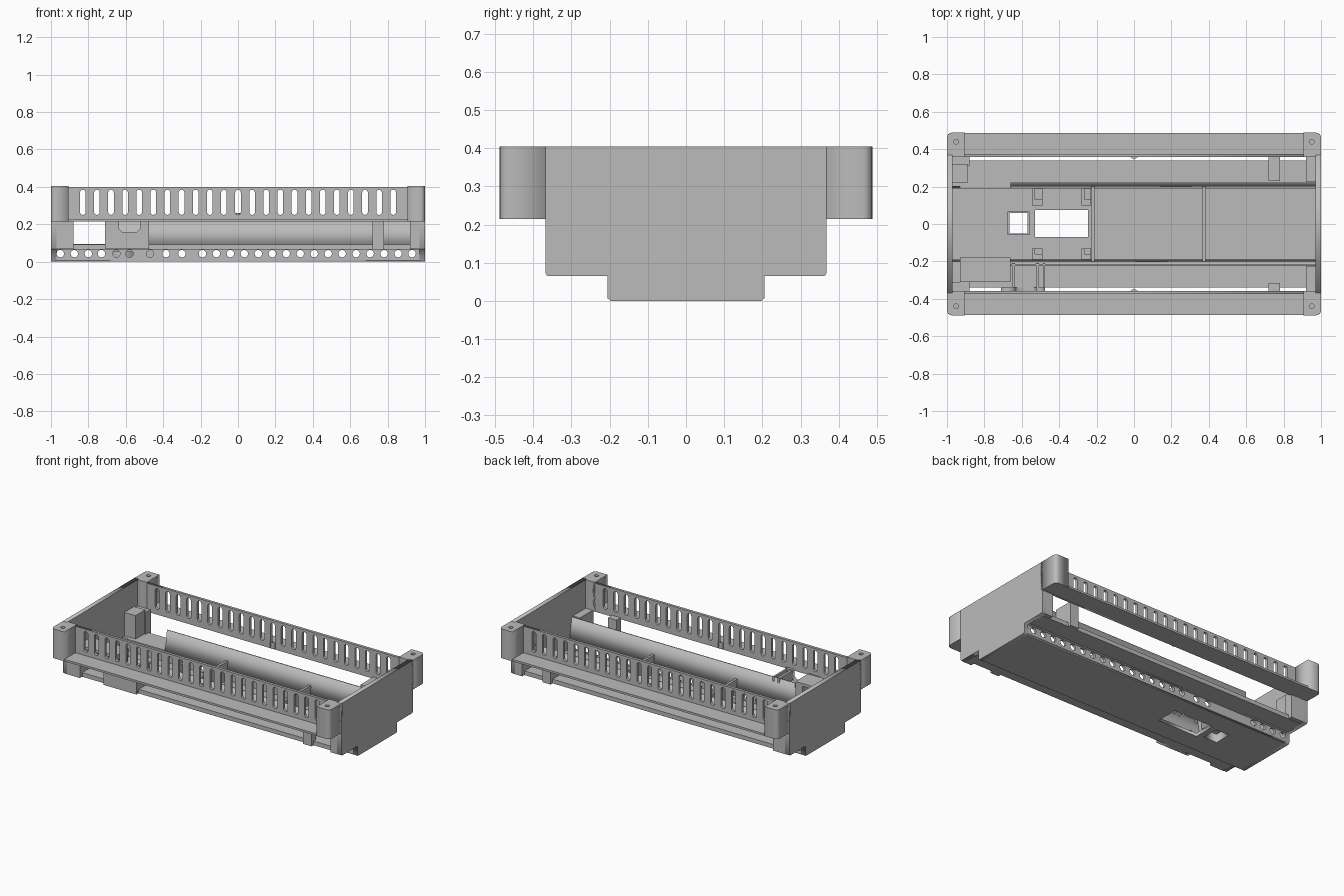
import bpy, math
from mathutils import Matrix

if "Cube" in bpy.data.objects:
    bpy.data.objects.remove(bpy.data.objects["Cube"])

grey = bpy.data.materials.new("plain_grey")
grey.diffuse_color = (0.5, 0.5, 0.5, 1)
grey.use_nodes = True
grey.node_tree.nodes["Principled BSDF"].inputs["Base Color"].default_value = grey.diffuse_color

# Local (u, v, w) axes of a panel mapped to the world
XY = Matrix.Identity(3)                                # w runs along z
XZ = Matrix(((1, 0, 0), (0, 0, -1), (0, 1, 0)))        # w runs along -y
YZ = Matrix(((0, 0, 1), (1, 0, 0), (0, 1, 0)))         # w runs along x


def panel(name, axes, centre, thick, outline, holes=()):
    """Flat plate cut from an outline with optional holes."""
    cu = bpy.data.curves.new(name, 'CURVE')
    cu.dimensions, cu.fill_mode, cu.extrude = '2D', 'BOTH', thick / 2
    for loop in (outline, *holes):
        s = cu.splines.new('POLY')
        s.points.add(len(loop) - 1)
        for p, (u, v) in zip(s.points, loop):
            p.co = (u, v, 0, 1)
        s.use_cyclic_u = True
    ob = bpy.data.objects.new(name, cu)
    bpy.context.collection.objects.link(ob)
    ob.matrix_world = Matrix.Translation(centre) @ axes.to_4x4()
    cu.materials.append(grey)
    bpy.ops.object.select_all(action='DESELECT')
    ob.select_set(True)
    bpy.context.view_layer.objects.active = ob
    bpy.ops.object.convert(target='MESH')
    return bpy.context.object


def box(name, x0, x1, y0, y1, z0, z1):
    y0, y1 = sorted((y0, y1))
    x0, x1 = sorted((x0, x1))
    bpy.ops.mesh.primitive_cube_add(size=1, location=((x0 + x1) / 2, (y0 + y1) / 2, (z0 + z1) / 2))
    ob = bpy.context.object
    ob.name = name
    ob.scale = (x1 - x0, y1 - y0, z1 - z0)
    ob.data.materials.append(grey)
    return ob


def rect(u0, u1, v0, v1):
    return [(u0, v0), (u1, v0), (u1, v1), (u0, v1)]


def slot(u, v0, v1, r, n=6):
    """Rounded slot; a circle when v0 == v1."""
    top = [(u + r * math.cos(math.pi * i / n), v1 + r * math.sin(math.pi * i / n)) for i in range(n + 1)]
    low = [(u - r * math.cos(math.pi * i / n), v0 - r * math.sin(math.pi * i / n)) for i in range(n + 1)]
    return top + low if v1 > v0 else top[:-1] + low[:-1]


# Stepped end plates
c = 0.008
half = [(0.205 - c, 0), (0.205, c), (0.205, 0.065), (0.368 - c, 0.065), (0.368, 0.065 + c), (0.368, 0.405)]
end = half + [(-y, z) for y, z in reversed(half)]
for s in (-1, 1):
    panel("end_plate", YZ, (s * 0.985, 0, 0), 0.03, end)

# Corner posts with rounded outer edge and screw hole
for sx in (-1, 1):
    for sy in (-1, 1):
        arc = [(0.975 + 0.025 * math.cos(a), 0.463 + 0.025 * math.sin(a))
               for a in (math.radians(15 * i) for i in range(7))]
        shape = [(0.905, 0.357), (1, 0.357)] + arc + [(0.905, 0.488)]
        shape = [(sx * x, sy * y) for x, y in shape]
        panel("corner_post", XY, (0, 0, 0.2675), 0.105, shape)
        panel("corner_post_top", XY, (0, 0, 0.3625), 0.085, shape,
              [slot(sx * 0.95, sy * 0.44, sy * 0.44, 0.013)])

# Floor with the two openings
panel("floor", XY, (0, 0, 0.01), 0.02, rect(-0.975, 0.975, -0.197, 0.197),
      [rect(-0.53, -0.245, -0.07, 0.075), rect(-0.665, -0.57, -0.05, 0.06)])
panel("small_opening_frame", XY, (0, 0, 0.035), 0.04, rect(-0.675, -0.56, -0.06, 0.067),
      [rect(-0.665, -0.57, -0.05, 0.06)])

# Long sides
right_holes = [-0.19 + 0.0747 * i for i in range(16)]
left_holes = {-1: [-0.95, -0.875, -0.8, -0.73, -0.65, -0.58, -0.47, -0.385, -0.3],
              1: [-0.95, -0.875, -0.8, -0.73, -0.385, -0.3]}
for s in (-1, 1):
    # Slotted upper wall and outer shelf
    panel("slotted_wall", XZ, (0, s * 0.366, 0), 0.018, rect(-0.975, 0.975, 0.215, 0.4),
          [slot(-0.83 + 1.66 * i / 22, 0.265, 0.37, 0.015) for i in range(23)])
    box("upper_shelf", -0.91, 0.91, s * 0.358, s * 0.487, 0.215, 0.228)
    panel("wall_nub", XY, (0, 0, 0.24), 0.04, [(-0.02, s * 0.358), (0.02, s * 0.358), (0, s * 0.345)])
    # Lower wall with round holes
    panel("lower_wall", XZ, (0, s * 0.197, 0), 0.016, rect(-0.975, 0.975, 0.006, 0.07),
          [slot(x, 0.043, 0.043, 0.02) for x in left_holes[s] + right_holes])
    # Sloped inner wall, low at the left end
    for x0, x1, top in ((-0.66, 0.975, 0.215), (-0.975, -0.66, 0.09)):
        panel("inner_wall", YZ, ((x0 + x1) / 2, 0, 0), x1 - x0,
              [(s * 0.189, 0.065), (s * 0.222, 0.065), (s * 0.222, top), (s * 0.214, top)])
    # Middle ledge, pillar and end blocks
    box("middle_ledge", -0.975, 0.975, s * 0.2, s * 0.34, 0.065, 0.092)
    box("pillar", 0.72, 0.78, s * (0.315 if s < 0 else 0.23), s * 0.36, 0.065, 0.225)
    box("right_end_block", 0.92, 0.985, s * 0.225, s * 0.366, 0.067, 0.22)
    box("left_end_block", -0.985, -0.88, s * 0.31, s * 0.366, 0.067, 0.235)

# Cross ribs
for x in (-0.22, 0.375):
    box("cross_rib", x - 0.008, x + 0.008, -0.205, 0.205, 0.015, 0.14)

# Corner clips around the large opening
for x0, x1 in ((-0.545, -0.49), (-0.28, -0.23)):
    for y0, y1 in ((-0.19, -0.13), (0.1, 0.19)):
        box("board_clip_wall", x0, x1, y0, y0 + 0.03, 0.015, 0.07)
        box("board_clip_side", x0, x0 + 0.015, y0, y1, 0.015, 0.07)
        box("board_clip_base", x0, x1, y0, y1, 0.015, 0.05)

# Port cover and frame at the front left, low sill at the back left
box("port_cover", -0.93, -0.66, -0.31, -0.18, 0.23, 0.248)
box("port_side_left", -0.93, -0.88, -0.31, -0.18, 0.08, 0.235)
box("port_side_right", -0.71, -0.66, -0.31, -0.18, 0.08, 0.235)
box("back_sill", -0.93, -0.66, 0.19, 0.23, 0.07, 0.094)
box("back_corner_post", -0.975, -0.89, 0.22, 0.32, 0.067, 0.245)

# Front connector box with rounded notch in its face
notch = [(-0.635, 0.225), (-0.635, 0.175), (-0.62, 0.16), (-0.54, 0.16), (-0.525, 0.175), (-0.525, 0.225)]
panel("connector_face", XZ, (0, -0.352, 0), 0.024,
      [(-0.712, 0.225), (-0.712, 0.067), (-0.475, 0.067), (-0.475, 0.225)] + notch[::-1])
box("connector_channel", -0.635, -0.525, -0.345, -0.21, 0.067, 0.16)
for x in (-0.643, -0.517):
    box("connector_side", x - 0.008, x + 0.008, -0.345, -0.21, 0.067, 0.22)
box("connector_end", -0.487, -0.475, -0.345, -0.21, 0.067, 0.22)
